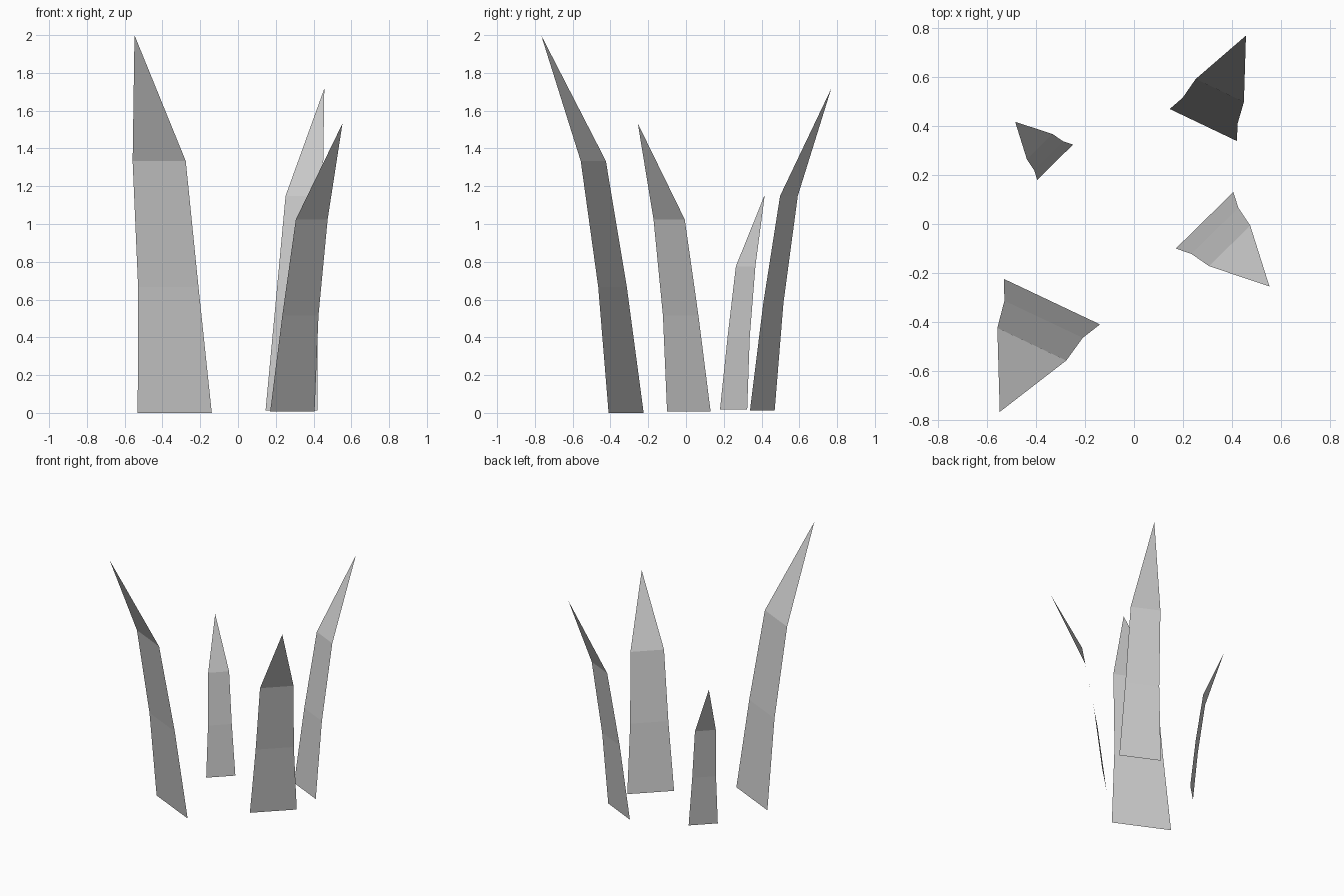
import bpy
from mathutils import Vector

if "Cube" in bpy.data.objects:
    bpy.data.objects.remove(bpy.data.objects["Cube"])

# Shared blade profile: (height fraction, width fraction, lean fraction)
PROFILE = [(0, 1, 0), (1/3, 0.815, 0.16), (2/3, 0.717, 0.386)]


def grass_blade(name, base, lean, width, z0, z1):
    """Flat, folded blade that leans outward and ends in a point."""
    base, lean = Vector((*base, 0)), Vector((*lean, 0))
    side = Vector((-lean.y, lean.x, 0)).normalized() * width / 2
    verts = []
    for h, w, b in PROFILE:
        centre = base + lean * b + Vector((0, 0, z0 + (z1 - z0) * h))
        verts += [centre - side * w, centre + side * w]
    verts.append(base + lean + Vector((0, 0, z1)))
    faces = [(0, 1, 3, 2), (2, 3, 5, 4), (4, 5, 6)]
    mesh = bpy.data.meshes.new(name)
    mesh.from_pydata(verts, [], faces)
    mesh.update()
    bpy.context.collection.objects.link(bpy.data.objects.new(name, mesh))


# Four blades of the tuft
grass_blade("tall_front_blade", (-0.335, -0.317), (-0.213, -0.45), 0.434, 0.0, 2.0)
grass_blade("right_blade", (0.288, 0.015), (0.265, -0.27), 0.329, 0.008, 1.532)
grass_blade("back_right_blade", (0.283, 0.404), (0.174, 0.365), 0.304, 0.012, 1.717)
grass_blade("short_back_blade", (-0.322, 0.252), (-0.163, 0.165), 0.205, 0.018, 1.155)
